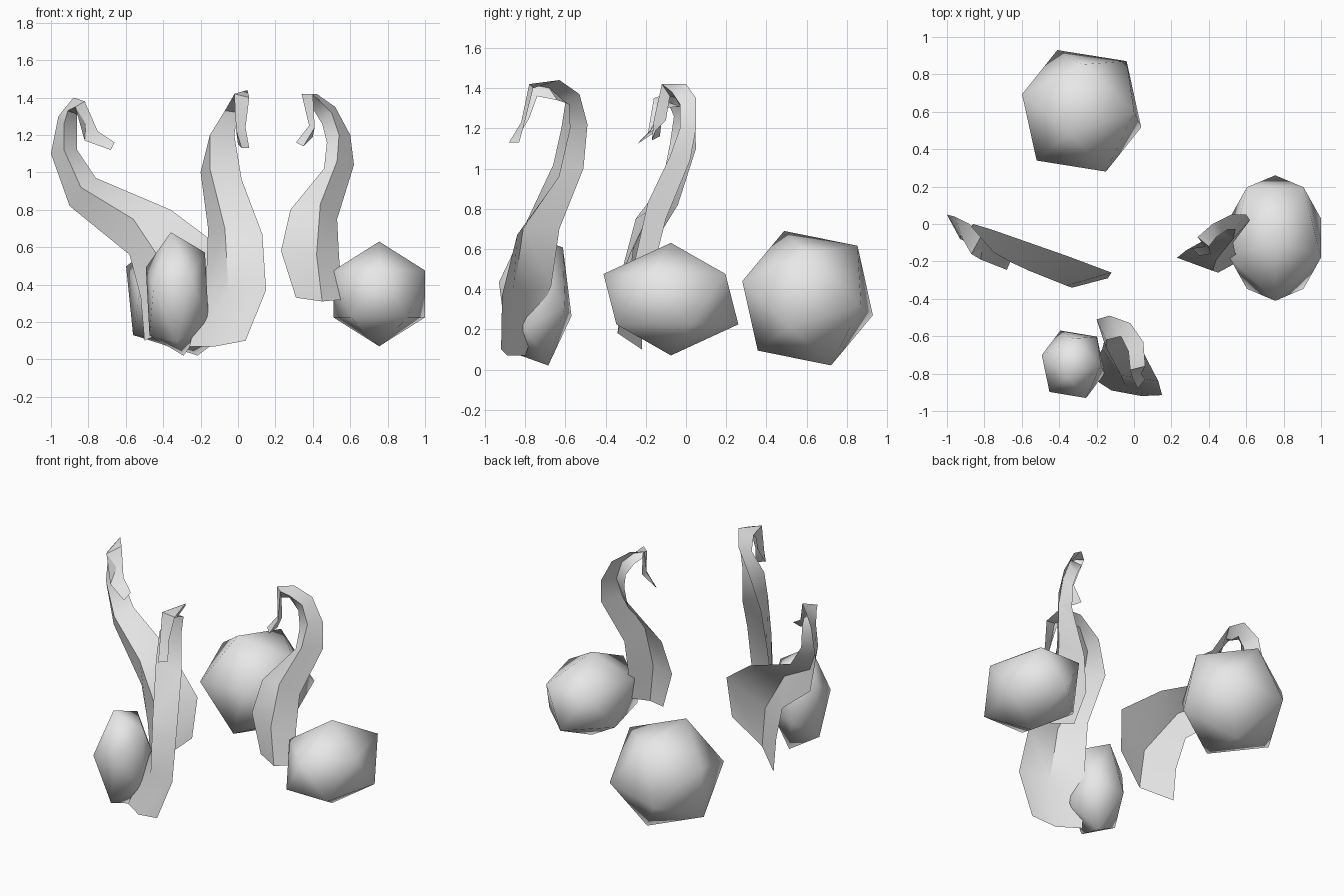
import bpy, bmesh, math
from mathutils import Vector, Matrix

stone = bpy.data.materials.new("light grey")
stone.diffuse_color = (0.8, 0.8, 0.8, 1)


def make_object(name, bm, angle):
    mesh = bpy.data.meshes.new(name)
    bm.to_mesh(mesh)
    bm.free()
    mesh.materials.append(stone)
    obj = bpy.data.objects.new(name, mesh)
    bpy.context.collection.objects.link(obj)
    bpy.ops.object.select_all(action='DESELECT')
    obj.select_set(True)
    bpy.context.view_layer.objects.active = obj
    bpy.ops.object.shade_smooth_by_angle(angle=math.radians(angle))


def frame(a, b):
    """Rotation whose x axis follows a and whose xy plane holds b."""
    x = Vector(a).normalized()
    z = x.cross(Vector(b)).normalized()
    return Matrix((x, z.cross(x), z)).transposed()


def rock(name, centre, size, corner, neighbour):
    """Twenty-sided boulder, turned so two adjacent corners face given directions."""
    bm = bmesh.new()
    bmesh.ops.create_icosphere(bm, subdivisions=1, radius=1)
    bm.verts.ensure_lookup_table()
    v = bm.verts[0]
    near = v.link_edges[0].other_vert(v)
    turn = frame(corner, neighbour) @ frame(v.co, near.co).transposed()
    for p in bm.verts:
        q = turn @ p.co
        p.co = Vector(centre) + Vector(q[i] * size[i] for i in range(3))
    make_object(name, bm, 60)


def tendril(name, *rails):
    """Folded strip lofted between edge, ridge and edge rails, base to tip."""
    bm = bmesh.new()
    cols = [[bm.verts.new(p) for p in rail] for rail in rails]
    for a, b in zip(cols, cols[1:]):
        for i in range(len(a) - 1):
            bm.faces.new((a[i], b[i], b[i + 1], a[i + 1]))
    make_object(name, bm, 40)


# Boulders
rock("right_rock", (0.755, -0.075, 0.35), (0.288, 0.375, 0.28),
     (0, 0, 1), (0, -0.894, 0.447))
tilt = ((-0.13, 0.325, -0.085), (0, 0.255, 0.255))
rock("back_rock", (-0.28, 0.605, 0.355), (0.36, 0.36, 0.36), *tilt)
rock("front_rock", (-0.325, -0.75, 0.35), (0.19, 0.2, 0.355), *tilt)

# Middle tendril
tendril("middle_tendril",
        [(-.26, -.80, .07), (-.17, -.67, .42), (-.16, -.63, .70), (-.20, -.51, 1.0),
         (-.13, -.49, 1.22), (-.02, -.53, 1.37), (.05, -.63, 1.44), (.06, -.76, 1.40),
         (.04, -.80, 1.24), (.06, -.83, 1.13)],
        [(-.12, -.89, .07), (-.05, -.86, .36), (-.07, -.81, .70), (-.15, -.66, 1.02),
         (-.15, -.62, 1.20), (-.07, -.60, 1.33), (-.03, -.68, 1.40), (-.02, -.78, 1.42),
         (-.01, -.82, 1.23), (.02, -.88, 1.13)],
        [(.04, -.92, .10), (.15, -.915, .37), (.13, -.84, .67), (.02, -.63, .96),
         (-.02, -.575, 1.20), (0, -.58, 1.32), (0, -.64, 1.34), (0, -.74, 1.36),
         (.01, -.78, 1.25), (0, -.84, 1.15)])

# Right tendril
tendril("right_tendril",
        [(.31, -.20, .33), (.23, -.18, .58), (.28, -.14, .80), (.46, -.04, 1.02),
         (.475, -.02, 1.16), (.45, 0, 1.26), (.40, -.02, 1.34), (.38, -.08, 1.36),
         (.40, -.10, 1.24), (.40, -.15, 1.19)],
        [(.45, -.26, .31), (.42, -.25, .56), (.44, -.19, .83), (.53, -.08, 1.06),
         (.54, -.03, 1.20), (.50, -.03, 1.32), (.44, -.07, 1.38), (.40, -.12, 1.42),
         (.41, -.16, 1.24), (.35, -.17, 1.14)],
        [(.56, -.20, .32), (.54, -.15, .55), (.53, -.10, .75), (.62, .02, 1.04),
         (.60, .05, 1.20), (.52, .05, 1.35), (.42, 0, 1.42), (.34, -.07, 1.42),
         (.38, -.12, 1.25), (.31, -.13, 1.16)])

# Left tendril
tendril("left_tendril",
        [(-.50, -.22, .10), (-.52, -.22, .33), (-.58, -.20, .56), (-.90, -.04, .82),
         (-1.0, .05, 1.10), (-.96, .04, 1.30), (-.88, 0, 1.40), (-.82, -.07, 1.38),
         (-.75, -.15, 1.22), (-.66, -.20, 1.16)],
        [(-.33, -.34, .18), (-.36, -.33, .45), (-.56, -.25, .75), (-.84, -.12, .92),
         (-.93, -.08, 1.12), (-.93, -.06, 1.26), (-.91, -.09, 1.33), (-.87, -.16, 1.35),
         (-.82, -.19, 1.17), (-.68, -.245, 1.12)],
        [(-.14, -.29, .35), (-.12, -.26, .62), (-.36, -.17, .80), (-.76, -.03, .97),
         (-.86, 0, 1.12), (-.86, -.01, 1.26), (-.86, -.03, 1.31), (-.84, -.10, 1.30),
         (-.79, -.13, 1.22), (-.76, -.17, 1.17)])
